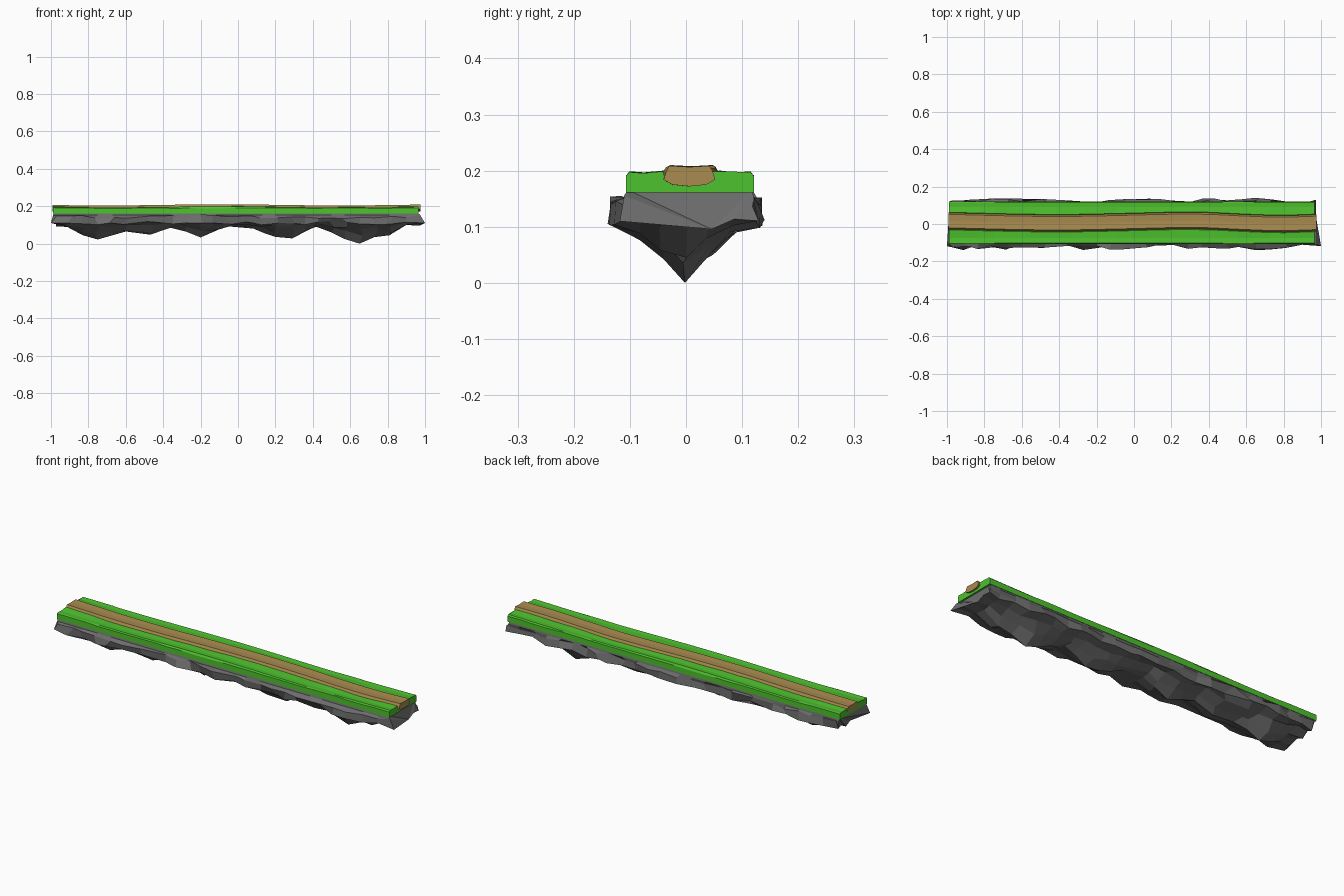
import bpy, bmesh, math, random

if "Cube" in bpy.data.objects:
    bpy.data.objects.remove(bpy.data.objects["Cube"])

random.seed(11)


def material(name, rgb):
    m = bpy.data.materials.new(name)
    m.diffuse_color = (*rgb, 1)
    m.use_nodes = True
    m.node_tree.nodes["Principled BSDF"].inputs["Base Color"].default_value = m.diffuse_color
    return m


def lerp_table(table, x):
    for (x0, v0), (x1, v1) in zip(table, table[1:]):
        if x <= x1:
            return v0 + (v1 - v0) * (x - x0) / (x1 - x0)
    return table[-1][1]


def loft(name, rings, mat):
    """Skin a list of closed cross-sections and cap both ends."""
    bm = bmesh.new()
    loops = [[bm.verts.new(p) for p in ring] for ring in rings]
    n = len(rings[0])
    for a, b in zip(loops, loops[1:]):
        for i in range(n):
            j = (i + 1) % n
            bm.faces.new((a[i], a[j], b[j], b[i]))
    caps = [bm.faces.new(loops[0]), bm.faces.new(loops[-1])]
    bmesh.ops.triangulate(bm, faces=caps)
    bmesh.ops.recalc_face_normals(bm, faces=bm.faces)
    me = bpy.data.meshes.new(name)
    bm.to_mesh(me)
    bm.free()
    ob = bpy.data.objects.new(name, me)
    bpy.context.collection.objects.link(ob)
    me.materials.append(mat)
    return ob


PATH_CENTRE = [(-1, .016), (-.7, .008), (-.4, .003), (-.1, .009), (.2, .017),
               (.4, .016), (.6, .006), (.78, -.001), (1, .007)]
KEEL = [(-1, .11), (-.9, .09), (-.83, .045), (-.75, .022), (-.67, .045), (-.6, .065),
        (-.47, .048), (-.36, .085), (-.28, .065), (-.2, .033), (-.12, .07), (-.05, .092),
        (.06, .09), (.13, .06), (.2, .036), (.29, .028), (.36, .07), (.42, .09),
        (.5, .06), (.57, .025), (.65, 0), (.73, .035), (.81, .045), (.9, .1), (1, .11)]


def height(x):
    return .003 * math.sin(5 * x + 2)


# Rock: faceted underside with a jagged keel, rim tucked under the grass
rings = []
for k, (x, keel) in enumerate(KEEL):
    end = k in (0, len(KEEL) - 1)
    px = x * .972 if end else x
    rim_x = max(-.985, min(.955, x))

    def bump(y, z, j):
        jx = 0 if end else random.uniform(-.018, .018)
        return (px + jx, y + random.uniform(-j, j), z + random.uniform(-.012, .012))

    side = [(.123, .145, .013), (.123, .109, .017),
            (.085, .083 + .25 * keel, .009), (.042, .046 + .52 * keel, .007)]
    left = [bump(-y, z, j) for y, z, j in side]
    right = [bump(y, z, j) for y, z, j in side]
    if end:  # one corner sticks out at either end
        left[1] = (x, -.118, .11)
    rings.append([(rim_x, -.104, .166), (rim_x, -.108, .152)] + left
                 + [(px, random.uniform(-.006, .01), keel)]
                 + right[::-1] + [(rim_x, .121, .152), (rim_x, .118, .166)])
loft("rock_base", rings, material("rock", (.15, .15, .15)))

# Grass: slab with rounded outer edges and a shallow trough for the path
rings = []
for k in range(25):
    x = -.99 + 1.955 * k / 24
    c, h = lerp_table(PATH_CENTRE, x), height(x)
    j = random.uniform(-.002, .002)
    rings.append([(x, y, z) for y, z in [
        (-.107, .161), (-.107, .19 + j), (-.101, .196 + h), (-.075, .194 + h),
        (c - .047, .197 + h + j), (c - .042, .184), (c + .042, .184),
        (c + .047, .197 + h + j), (.09, .194 + h), (.115, .196 + h),
        (.121, .19 + j), (.121, .161)]])
loft("grass_strip", rings, material("grass", (.075, .54, .027)))

# Dirt path: winding raised ribbon with a rounded underside
rings = []
for k in range(25):
    x = -.992 + 1.967 * k / 24
    c, h = lerp_table(PATH_CENTRE, x), height(x)
    rings.append([(x, c + y, z) for y, z in [
        (-.046, .184), (-.042, .196 + h), (-.036, .207 + h), (0, .205 + h),
        (.036, .207 + h), (.042, .196 + h), (.046, .184), (.03, .175),
        (0, .172), (-.03, .175)]])
loft("dirt_path", rings, material("dirt", (.4, .26, .08)))
